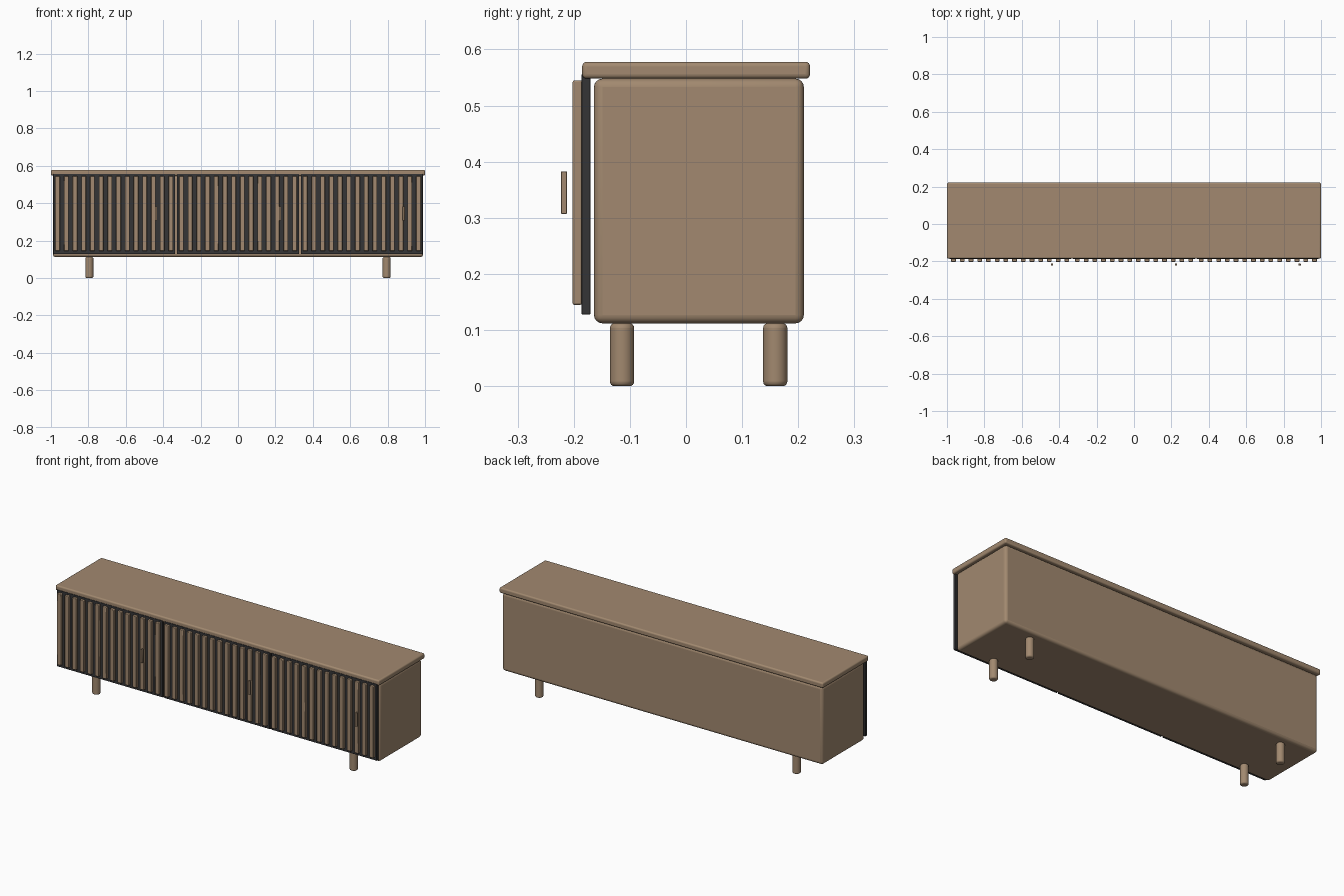
import bpy, math

if "Cube" in bpy.data.objects:
    bpy.data.objects.remove(bpy.data.objects["Cube"])


def material(name, rgb):
    m = bpy.data.materials.new(name)
    m.diffuse_color = (*rgb, 1)
    m.use_nodes = True
    m.node_tree.nodes["Principled BSDF"].inputs["Base Color"].default_value = m.diffuse_color
    return m


wood = material("warm wood", (0.36, 0.25, 0.16))
dark = material("dark charcoal", (0.035, 0.035, 0.037))


def finish(o, name, mat, bevel, segments):
    o.name = name
    o.data.materials.append(mat)
    if bevel:
        b = o.modifiers.new("rounded edges", 'BEVEL')
        b.width, b.segments, b.limit_method = bevel, segments, 'ANGLE'
        bpy.ops.object.shade_smooth_by_angle(angle=math.radians(40))
    return o


def box(name, x, y, z, mat, bevel=0.0, segments=3):
    """Box from (min, max) pairs."""
    bpy.ops.mesh.primitive_cube_add(size=1, location=[(a + b) / 2 for a, b in (x, y, z)])
    o = bpy.context.object
    o.scale = [b - a for a, b in (x, y, z)]
    bpy.ops.object.transform_apply(location=False, rotation=False, scale=True)
    return finish(o, name, mat, bevel, segments)


# Cabinet body and top board
box("cabinet_body", (-0.99, 0.99), (-0.164, 0.21), (0.112, 0.548), wood, 0.015, 4)
box("top_board", (-1, 1), (-0.185, 0.221), (0.548, 0.578), wood, 0.008, 4)

# Three dark doors with wooden slats and a slim pull
door_w, slats = 0.652, 14
pitch = door_w / slats
for i in range(3):
    cx = (i - 1) * 0.662
    left, right = cx - door_w / 2, cx + door_w / 2
    box(f"door_panel_{i + 1}", (left, right), (-0.186, -0.17), (0.128, 0.556), dark, 0.001, 1)
    for j in range(slats):
        sx = left + (j + 0.5) * pitch
        box(f"door_{i + 1}_slat_{j + 1}", (sx - 0.0125, sx + 0.0125),
            (-0.202, -0.185), (0.145, 0.545), wood, 0.003, 2)
    hx = right - 0.102
    box(f"door_handle_{i + 1}", (hx - 0.006, hx + 0.006), (-0.223, -0.212), (0.307, 0.383), wood, 0.001, 1)

# Four round legs
for sx, side in ((-1, "left"), (1, "right")):
    for y, end in ((-0.114, "front"), (0.159, "back")):
        bpy.ops.mesh.primitive_cylinder_add(vertices=32, radius=0.0215, depth=0.112,
                                            location=(sx * 0.795, y, 0.056))
        finish(bpy.context.object, f"{end}_{side}_leg", wood, 0.008, 4)
